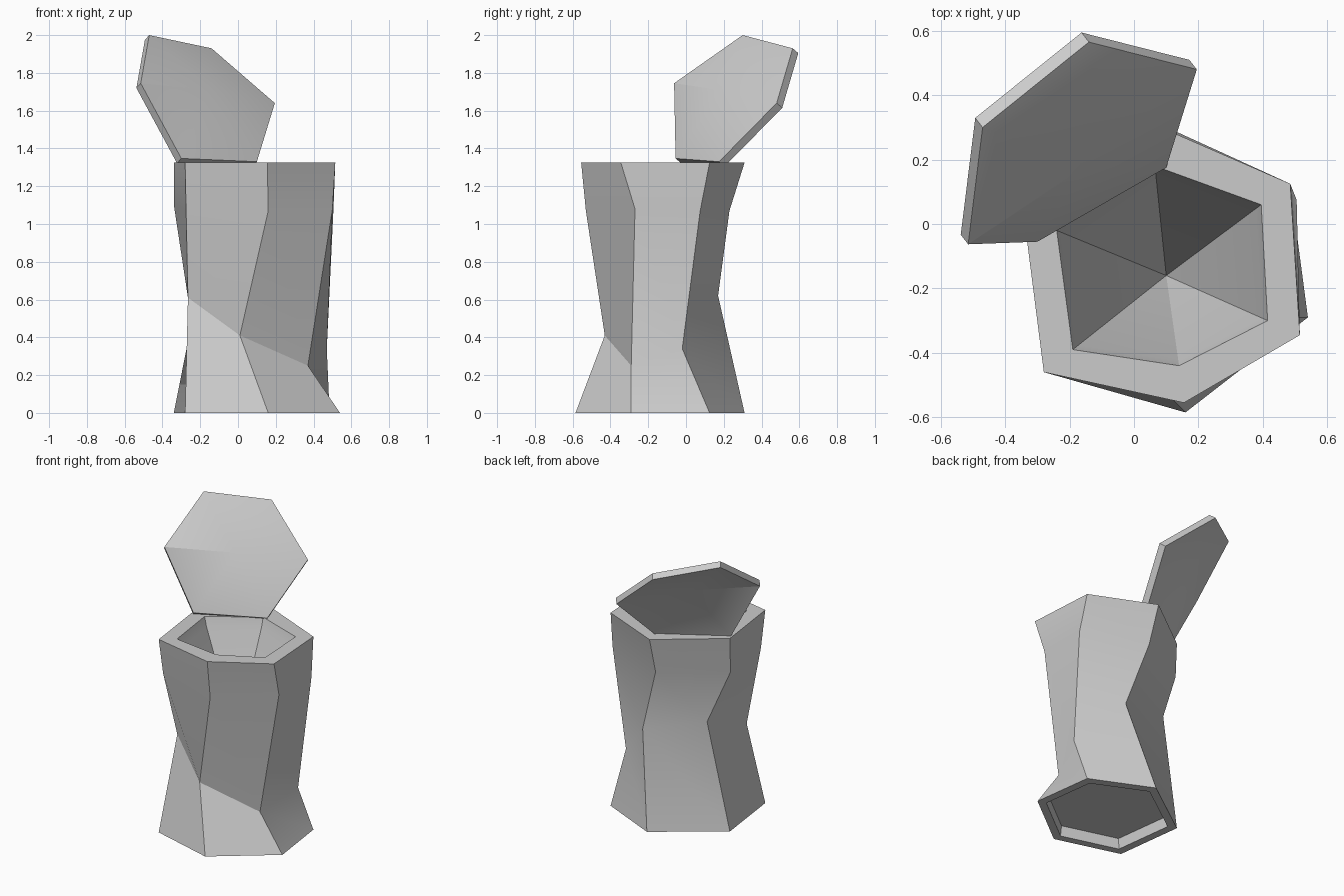
import bpy, bmesh
from mathutils import Vector

if "Cube" in bpy.data.objects:
    bpy.data.objects.remove(bpy.data.objects["Cube"])


def shrink(ring, centre, factor, dz):
    c = Vector(centre)
    return [Vector((c.x + (p[0] - c.x) * factor, c.y + (p[1] - c.y) * factor, p[2] + dz)) for p in ring]


def loft(name, rings, start_tip=None, end_tip=None):
    """Skin a stack of hexagonal rings; close each end with a fan to a tip."""
    bm = bmesh.new()
    rows = [[bm.verts.new(p) for p in ring] for ring in rings]
    n = len(rows[0])
    for a, b in zip(rows, rows[1:]):
        for i in range(n):
            j = (i + 1) % n
            bm.faces.new((a[i], a[j], b[j], b[i]))
    for row, tip in ((rows[0], start_tip), (rows[-1], end_tip)):
        if tip is None:
            bm.faces.new(row)
        else:
            t = bm.verts.new(tip)
            for i in range(n):
                bm.faces.new((row[i], row[(i + 1) % n], t))
    bmesh.ops.recalc_face_normals(bm, faces=bm.faces[:])
    mesh = bpy.data.meshes.new(name)
    bm.to_mesh(mesh)
    bm.free()
    obj = bpy.data.objects.new(name, mesh)
    bpy.context.collection.objects.link(obj)
    bpy.ops.object.select_all(action='DESELECT')
    obj.select_set(True)
    bpy.context.view_layer.objects.active = obj
    bpy.ops.object.shade_smooth_by_angle(angle=0.4)
    return obj


# Crooked hexagonal body: each ring runs clockwise from the back right corner
H = 1.325
base = [(.485, .125, 0), (.54, -.29, 0), (.16, -.585, 0),
        (-.28, -.46, 0), (-.34, .01, 0), (.08, .31, 0)]
waist = [(.47, -.02, .34), (.37, -.29, .25), (.01, -.43, .41),
         (-.265, -.28, .61), (-.195, .05, .73), (.21, .17, .62)]
shoulder = [(.505, .075, 1.07), (.5, -.27, 1.08), (.16, -.53, 1.07),
            (-.275, -.42, 1.08), (-.338, .0, 1.09), (.07, .23, 1.07)]
rim = [(.485, .125, H), (.515, -.345, H), (.155, -.555, H),
       (-.28, -.46, H), (-.34, .01, H), (.06, .31, H)]

# Funnel-shaped cavity in the top, shallow recess underneath
mouth = [(.395, .06, H), (.415, -.30, H), (.14, -.44, H),
         (-.19, -.39, H), (-.24, -.02, H), (.065, .18, H)]
centre = (.1, -.16, 0)
lip = shrink(mouth, centre, .94, -.06)
foot_inner = shrink(base, centre, .87, 0)
recess = shrink(base, centre, .85, .07)
loft("body", [recess, foot_inner, base, waist, shoulder, rim, mouth, lip],
     end_tip=(.1, -.16, .65))

# Open lid: a thin hexagonal dish leaning back to the left
lid_front = [Vector(p) for p in (
    (-.47, .30, 2.0), (-.14, .565, 1.93), (.195, .48, 1.64),
    (.10, .175, 1.33), (-.30, -.055, 1.347), (-.515, -.063, 1.745))]
normal = (lid_front[0] - lid_front[3]).cross(lid_front[1] - lid_front[4]).normalized()
if normal.z < 0:
    normal = -normal
lid_back = [p - normal * .045 for p in lid_front]
middle = sum(lid_front, Vector()) / 6
loft("lid", [lid_front, lid_back],
     start_tip=middle + normal * .08, end_tip=middle + normal * .035)
